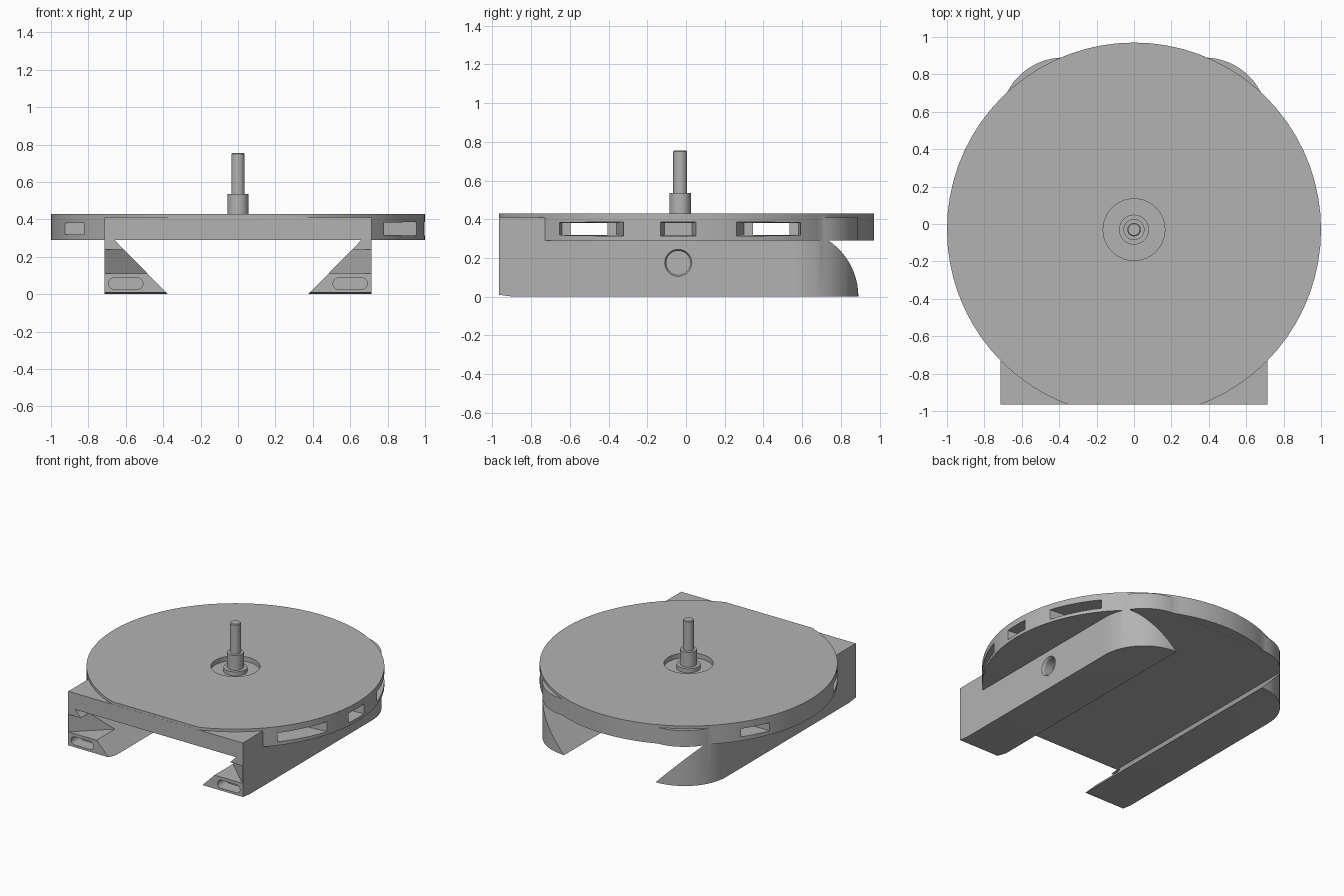
import bpy, bmesh, math

if "Cube" in bpy.data.objects:
    bpy.data.objects.remove(bpy.data.objects["Cube"])

grey = bpy.data.materials.new("plain_grey")
grey.diffuse_color = (0.45, 0.45, 0.45, 1)
grey.use_nodes = True
grey.node_tree.nodes["Principled BSDF"].inputs["Base Color"].default_value = grey.diffuse_color
CY = -0.03          # centre of the disc in y
FRONT = -0.965


def finish(name, bm):
    bmesh.ops.recalc_face_normals(bm, faces=bm.faces[:])
    me = bpy.data.meshes.new(name)
    bm.to_mesh(me)
    bm.free()
    ob = bpy.data.objects.new(name, me)
    bpy.context.collection.objects.link(ob)
    me.materials.append(grey)
    return ob


def prism(name, pts, axis, a, b):
    """Extrude a 2D outline along y (points are x,z), z (x,y) or x (y,z)."""
    bm = bmesh.new()
    put = {'y': lambda p, t: (p[0], t, p[1]),
           'z': lambda p, t: (p[0], p[1], t),
           'x': lambda p, t: (t, p[0], p[1])}[axis]
    lo = [bm.verts.new(put(p, a)) for p in pts]
    hi = [bm.verts.new(put(p, b)) for p in pts]
    bm.faces.new(lo)
    bm.faces.new(hi)
    n = len(pts)
    for i in range(n):
        j = (i + 1) % n
        bm.faces.new((lo[i], lo[j], hi[j], hi[i]))
    return finish(name, bm)


def circle(cx, cy, r, n):
    return [(cx + r * math.cos(2 * math.pi * i / n),
             cy + r * math.sin(2 * math.pi * i / n)) for i in range(n)]


def rect(x0, x1, y0, y1):
    return [(x0, y0), (x1, y0), (x1, y1), (x0, y1)]


def lathe(name, profile, n):
    """Revolve (radius, z) points round the spindle axis."""
    bm = bmesh.new()
    rings = []
    for r, z in profile:
        rings.append([bm.verts.new((x, y, z)) for x, y in circle(0, CY, r, n)])
    for a, b in zip(rings, rings[1:]):
        for i in range(n):
            j = (i + 1) % n
            bm.faces.new((a[i], a[j], b[j], b[i]))
    bm.faces.new(rings[0])
    bm.faces.new(rings[-1])
    return finish(name, bm)


def boolean(ob, other, op='DIFFERENCE'):
    m = ob.modifiers.new("bool", 'BOOLEAN')
    m.operation, m.solver, m.object = op, 'EXACT', other
    bpy.context.view_layer.objects.active = ob
    bpy.ops.object.modifier_apply(modifier=m.name)
    bpy.data.objects.remove(other, do_unlink=True)


def taper(name, x0, half0, zh0, x1, half1, zh1, yc):
    """Window cutter that widens from x0 to x1."""
    bm = bmesh.new()
    ends = []
    for x, h, zh in ((x0, half0, zh0), (x1, half1, zh1)):
        ends.append([bm.verts.new((x, yc + s * h, 0.35 + t * zh))
                     for s, t in ((-1, -1), (1, -1), (1, 1), (-1, 1))])
    a, b = ends
    bm.faces.new(a)
    bm.faces.new(b)
    for i in range(4):
        j = (i + 1) % 4
        bm.faces.new((a[i], a[j], b[j], b[i]))
    return finish(name, bm)


# Base with dovetail channel: cross-section clipped by a plan with rounded back corners
section = [(-0.8, 0), (-0.375, 0), (-0.66, 0.29), (0.66, 0.29),
           (0.375, 0), (0.8, 0), (0.8, 0.41), (-0.8, 0.41)]
body = prism("turntable_base", section, 'y', -1.1, 1.1)
arc = [(0.375 + 0.34 * math.cos(t), 0.55 + 0.34 * math.sin(t))
       for t in (math.pi / 2 * i / 16 for i in range(17))]
plan = [(-0.715, FRONT), (0.715, FRONT)] + arc + [(-x, y) for x, y in reversed(arc)]
boolean(body, prism("plan", plan, 'z', -0.2, 0.6), 'INTERSECT')

# Round disc, trimmed flat at the front
disc = prism("disc", circle(0, CY, 1.0, 72), 'z', 0.2905, 0.43)
boolean(disc, prism("trim", rect(-1.2, 1.2, -1.2, FRONT + 0.0005), 'z', 0, 1))
boolean(body, disc, 'UNION')

# Windows in the rim: straight channels, flared on the right side
for s in (-1, 1):
    yc = CY + s * 0.47
    boolean(body, prism("channel", rect(yc - 0.095, yc + 0.095, 0.32, 0.38), 'x', -1.2, 0.8))
    boolean(body, taper("flare", 0.70, 0.14, 0.03, 1.0, 0.185, 0.038, yc))
boolean(body, taper("middle_window", 0.88, 0.07, 0.03, 1.02, 0.095, 0.037, CY - 0.01))

# Sunken ring in the middle of the disc
boolean(body, prism("well", circle(0, CY, 0.165, 48), 'z', 0.395, 0.6))

# Rail fronts: slanted notch, rounded slot and slight lead-in underneath
for s in (-1, 1):
    notch = [(s * 0.713, -0.98), (s * 0.713, FRONT), (s * 0.43, -0.70), (s * 0.3, -0.70), (s * 0.3, -0.98)]
    boolean(body, prism("notch", notch, 'z', 0.11, 0.24))
    slot = []
    for i in range(18):
        t = -math.pi / 2 + math.pi * (i % 9) / 8 + (math.pi if i > 8 else 0)
        cx = 0.6 + (0.062 if i < 9 else -0.062)
        slot.append((s * (cx + 0.03 * math.cos(t)), 0.057 + 0.03 * math.sin(t)))
    boolean(body, prism("slot", slot, 'y', -1.0, -0.87))
boolean(body, prism("lead_in", [(-1.0, 0.0145), (-0.89, 0), (-0.89, -0.1), (-1.0, -0.1)], 'x', -1, 1))

# Clamp screw hole with a countersink in the right rail
boolean(body, prism("hole", circle(-0.04, 0.175, 0.062, 32), 'x', 0.63, 0.8))
bm = bmesh.new()
rings = [[bm.verts.new((x, y, z)) for y, z in circle(-0.04, 0.175, r, 32)]
         for x, r in ((0.69, 0.055), (0.74, 0.085))]
for i in range(32):
    j = (i + 1) % 32
    bm.faces.new((rings[0][i], rings[0][j], rings[1][j], rings[1][i]))
for r in rings:
    bm.faces.new(r)
boolean(body, finish("countersink", bm))

# Stepped spindle
spindle = lathe("spindle", [(0.08, 0.39), (0.08, 0.425), (0.056, 0.425), (0.056, 0.535),
                            (0.036, 0.535), (0.036, 0.75), (0.031, 0.755)], 32)

for ob in (body, spindle):
    bpy.ops.object.select_all(action='DESELECT')
    ob.select_set(True)
    bpy.context.view_layer.objects.active = ob
    bpy.ops.object.shade_smooth_by_angle(angle=math.radians(30))
